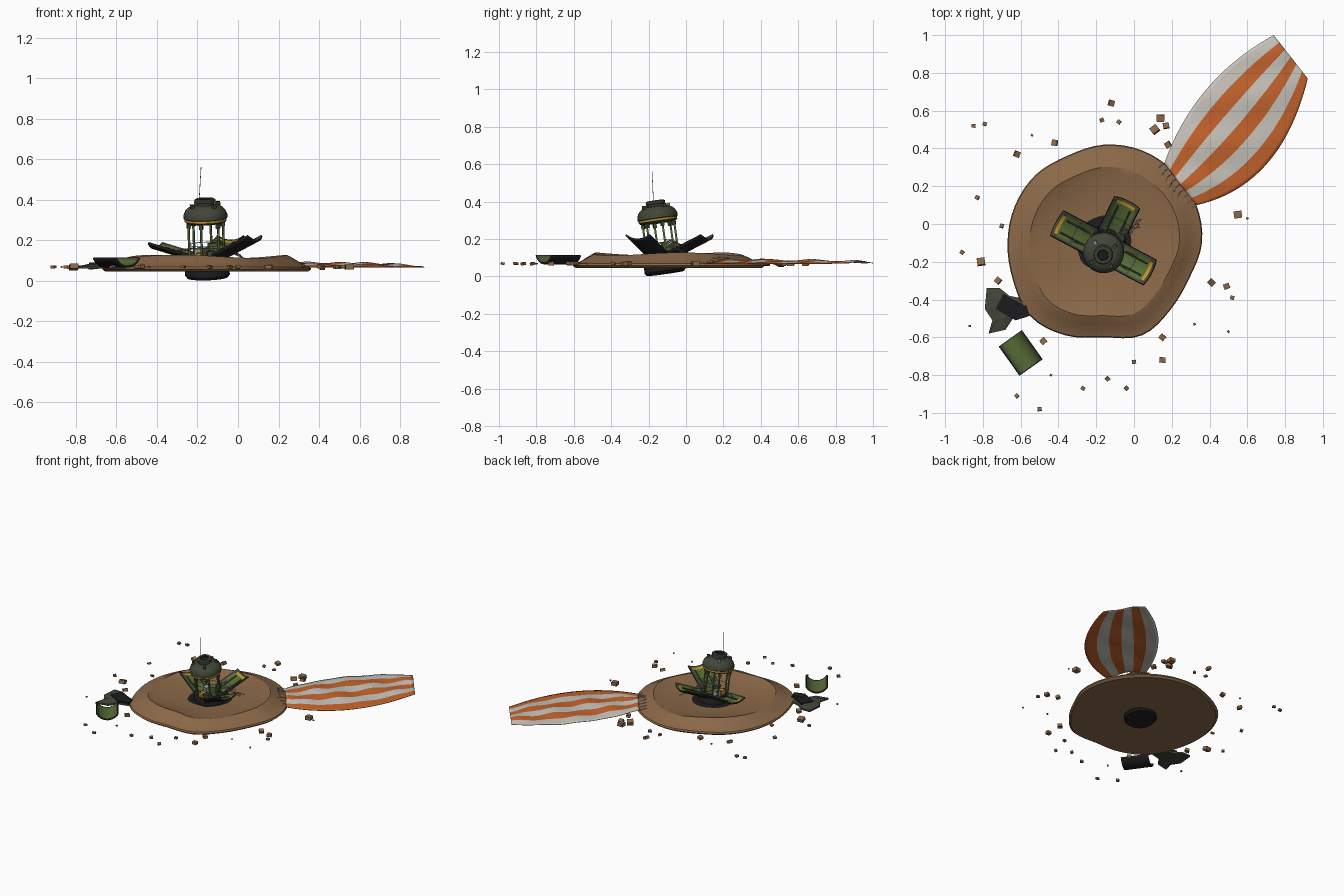
import bpy, bmesh, random
from math import sin, cos, pi, radians, tau
from mathutils import Matrix, Vector

random.seed(4)
if "Cube" in bpy.data.objects:
    bpy.data.objects.remove(bpy.data.objects["Cube"], do_unlink=True)


def material(name, *rgb):
    m = bpy.data.materials.new(name)
    m.use_nodes = True
    m.diffuse_color = (*rgb, 1)
    m.node_tree.nodes["Principled BSDF"].inputs["Base Color"].default_value = (*rgb, 1)
    return m


soil = material("brown soil", .26, .14, .065)
orange = material("orange cloth", .56, .125, .025)
white = material("white cloth", .58, .55, .5)
green = material("olive green", .09, .145, .035)
olive = material("dark olive", .055, .062, .04)
black = material("charred black", .012, .012, .013)
yellow = material("yellow band", .58, .29, .02)
grey = material("grey metal", .3, .3, .3)


def build(name, bm, mats, matrix=Matrix(), smooth=None):
    me = bpy.data.meshes.new(name)
    bm.to_mesh(me)
    bm.free()
    ob = bpy.data.objects.new(name, me)
    bpy.context.collection.objects.link(ob)
    for m in mats:
        me.materials.append(m)
    ob.matrix_world = matrix
    if smooth:
        bpy.ops.object.select_all(action='DESELECT')
        ob.select_set(True)
        bpy.context.view_layer.objects.active = ob
        bpy.ops.object.shade_smooth_by_angle(angle=radians(smooth))
    return ob


def loft(rings, slots=None):
    """Bridge closed rings of points and cap both ends."""
    bm = bmesh.new()
    rows = [[bm.verts.new(p) for p in ring] for ring in rings]
    n = len(rows[0])
    for k, (a, b) in enumerate(zip(rows, rows[1:])):
        for i in range(n):
            j = (i + 1) % n
            bm.faces.new((a[i], a[j], b[j], b[i])).material_index = slots[k] if slots else 0
    bm.faces.new(rows[0][::-1])
    bm.faces.new(rows[-1]).material_index = slots[-1] if slots else 0
    return bm


def lathe(name, profile, mats, matrix, slots=None, n=32):
    rings = [[(r * cos(tau * i / n), r * sin(tau * i / n), z) for i in range(n)] for r, z in profile]
    return build(name, loft(rings, slots), mats, matrix, 35)


def sheet(us, vs, point, slot):
    """Open grid of faces, coloured by row and column."""
    bm = bmesh.new()
    g = [[bm.verts.new(point(u, v)) for v in vs] for u in us]
    for i in range(len(us) - 1):
        for j in range(len(vs) - 1):
            f = bm.faces.new((g[i][j], g[i + 1][j], g[i + 1][j + 1], g[i][j + 1]))
            f.material_index = slot(i, j)
    return bm


def solidify(ob, thickness, offset=0):
    s = ob.modifiers.new("thickness", 'SOLIDIFY')
    s.thickness, s.offset = thickness, -1
    s.material_offset = s.material_offset_rim = offset


def tube(name, points, radius, mat, matrix=Matrix()):
    cu = bpy.data.curves.new(name, 'CURVE')
    cu.dimensions = '3D'
    cu.bevel_depth, cu.bevel_resolution, cu.use_fill_caps = radius, 1, True
    sp = cu.splines.new('POLY')
    sp.points.add(len(points) - 1)
    for p, co in zip(sp.points, points):
        p.co = (*co, 1)
    cu.materials.append(mat)
    ob = bpy.data.objects.new(name, cu)
    bpy.context.collection.objects.link(ob)
    ob.matrix_world = matrix


def box(name, at, size, mat, base=Matrix(), turn=0, tip=0):
    bm = bmesh.new()
    bmesh.ops.create_cube(bm, size=1, matrix=Matrix.Diagonal((*size, 1)))
    return build(name, bm, [mat], base @ Matrix.Translation(at)
                 @ Matrix.Rotation(turn, 4, 'Z') @ Matrix.Rotation(tip, 4, 'X'))


# Crater mound with a raised ridge and scorched floor
RADII = [.52, .53, .53, .53, .52, .5, .51, .51, .51, .52, .55, .53, .5, .53, .5, .49]


def outline(t):
    k, f = int(t) % 16, t % 1
    a, b, c, d = (RADII[(k + o) % 16] for o in (-1, 0, 1, 2))
    return b + f * (c - a + f * (2 * a - 5 * b + 4 * c - d + f * (3 * (b - c) + d - a))) / 2


MOUND = [(.3, .045), (.97, .045), (1, .058), (.99, .069), (.92, .08), (.85, .1), (.79, .116),
         (.77, .12), (.72, .112), (.55, .095), (.38, .086), (.28, .083), (.1, .082)]
rings = []
for s, z in MOUND:
    ring = []
    for i in range(64):
        a, r = tau * i / 64, outline(i / 4) * s
        lump = .008 * sin(3 * a + 1) * max(0, 1 - abs(s - .77) * 5) * (z > .075)
        ring.append((-.16 + r * cos(a), -.1 + r * sin(a), z + lump))
    rings.append(ring)
build("crater_mound", loft(rings, [0] * 11 + [1, 1]), [soil, black], smooth=30)

# Landing pod, leaning forward
POD = (Matrix.Translation((-.15, -.11, .016)) @ Matrix.Rotation(radians(8), 4, 'X')
       @ Matrix.Rotation(radians(-2), 4, 'Y'))
lathe("pod_base", [(.1, 0), (.11, .012), (.11, .075), (.1, .095), (.06, .1)], [black], POD)
lathe("pod_dome", [(.085, .272), (.1, .278), (.104, .283), (.104, .294), (.108, .297), (.108, .315),
                   (.1, .335), (.085, .35), (.065, .36), (.046, .363), (.046, .374)],
      [olive, yellow], POD, [0, 0, 1] + [0] * 8)
lathe("dome_hatch", [(.044, .372), (.052, .376), (.052, .388), (.045, .394), (.03, .394), (.028, .388)],
      [olive, black], POD, [0, 0, 0, 0, 1, 1])
for i in range(6):
    a = tau * i / 6 + .25
    tube("pod_strut", [(.088 * cos(a), .088 * sin(a), z) for z in (.08, .28)], .006, green, POD)
    box("strut_foot", (.088 * cos(a), .088 * sin(a), .105), (.022, .022, .025), olive, POD, a)
    box("strut_bracket", (.086 * cos(a), .086 * sin(a), .262), (.018, .018, .022), olive, POD, a)
for i in range(4):
    a = tau * i / 4 + .6
    box("dome_thruster", (.075 * cos(a), .075 * sin(a), .362), (.02, .018, .02), grey if i == 1 else olive, POD, a)
tube("pod_ring", [(.085 * cos(tau * i / 24), .085 * sin(tau * i / 24), .165) for i in range(25)], .002, grey, POD)
tube("antenna", [(-.03, -.012, .37), (-.013, .005, .55)], .0016, grey, POD)

# Equipment on the pod deck
for x, y, h, m in [(.03, .02, .07, green), (-.035, .03, .045, grey), (.02, -.04, .04, olive), (-.03, -.03, .03, yellow)]:
    box("deck_equipment", (x, y, .098 + h / 2), (.04, .035, h), m, POD, x * 9)


# Opened petals: curved panels with framed green linings
def panel(name, matrix, length, radius, spread, framed):
    us = [0, .1, .14, .46, .5, .86, .94, 1] if framed else [0, .04, .96, 1]
    n = 14
    vs = [spread * (2 * j / n - 1) for j in range(n + 1)]

    def slot(i, j):
        if framed and i == 5:
            return 2 if 1 < j < n - 2 else 4
        return 4 if i in ((0, 3, 6) if framed else (0, 2)) or j in (0, n - 1) else 0

    bm = sheet(us, vs, lambda u, a: (u * length, radius * sin(a), radius * (1 - cos(a))), slot)
    ob = build(name, bm, [green, black, yellow, black, olive, black], matrix, 40)
    solidify(ob, .01, 1)


for angle, lift in [(152, 15), (64, 25), (-28, 25)]:
    M = (Matrix.Translation((-.155, -.13, .108)) @ Matrix.Rotation(radians(angle), 4, 'Z')
         @ Matrix.Translation((.075, 0, 0)) @ Matrix.Rotation(radians(-lift), 4, 'Y'))
    panel("pod_petal", M, .225, .11, .7, True)
    for side in (-1, 1):
        tube("petal_rib", [(.03, side * .035, .009), (.18, side * .035, .009)], .004, olive, M)
        tube("petal_piston", [(-.01, side * .03, .06), (.1, side * .045, .014)], .003, grey, M)
    tube("petal_hinge", [(0, -.06, 0), (0, .06, 0)], .009, black, M)

panel("torn_petal", Matrix.Translation((-.655, -.605, .075)) @ Matrix.Rotation(radians(-54.6), 4, 'Z'),
      .19, .075, 1.1, False)

# Collapsed parachute with striped gores
LEFT = [Vector(p) for p in ((.16, .32), (.32, .77), (.74, 1))]
RIGHT = [Vector(p) for p in ((.33, .1), (.78, .2), (.92, .77))]


def bezier(p, t):
    return p[0] * (1 - t) ** 2 + p[1] * 2 * t * (1 - t) + p[2] * t * t


def cloth(t, v):
    p = bezier(LEFT, t).lerp(bezier(RIGHT, t), v)
    crown = sin(pi * min(1, .12 + v * .88))
    fold = sin(27 * t + 5 * v) * .5 + .5 * sin(17 * t - 9 * v)
    return p.x, p.y, .069 + (.021 - .009 * t) * crown + .009 * fold * crown


bm = sheet([i / 48 for i in range(49)], [j / 24 for j in range(25)], cloth, lambda i, j: j // 4 % 2)
bmesh.ops.reverse_faces(bm, faces=bm.faces)
solidify(build("parachute", bm, [white, orange], smooth=40), .003)

# Slack cords at the parachute mouth and beside the pod
for i in range(9):
    x, y, z = cloth(0, i / 8)
    tube("canopy_cord", [(x, y, z), (x - .02, y - .012, z + .006), (x - .035, y - .04, z + .008)], .0015, white)
for i in range(7):
    pts = [(-.1 + .025 * k + random.uniform(-.015, .015), -.09 + .02 * k + random.uniform(-.03, .03),
            .2 - .018 * k) for k in range(6)]
    tube("tangled_cord", pts, .0014, grey)

# Burnt wreckage sheet
SCRAP = [(-.78, -.34), (-.71, -.34), (-.66, -.38), (-.61, -.39), (-.55, -.48), (-.64, -.5),
         (-.68, -.56), (-.77, -.58), (-.75, -.51), (-.79, -.45)]


def scrap(name, scale, z, mat):
    mid = Vector((-.69, -.445))
    rim = [mid + (Vector(p) - mid) * scale for p in SCRAP]
    rows = [[(*p, z - .012) for p in rim], [(*p, z) for p in rim],
            [(*mid.lerp(p, .45), z + .012) for p in rim]]
    build(name, loft(rows), [mat])


scrap("burnt_sheet", 1, .072, olive)
box("burnt_plate", (-.66, -.44, .084), (.12, .09, .012), black, turn=-.5)
box("burnt_flap", (-.6, -.47, .086), (.08, .06, .012), black, turn=.3)

# Scattered clods: x, y and size in hundredths
CLODS = [(-12, 64, 3), (-17, 55, 2), (-8, 54, 2), (-42, 43, 3), (-62, 37, 3), (-83, 14, 2), (-81, -20, 4),
         (-91, -15, 2), (-72, -30, 3), (14, 56, 4), (11, 50, 4), (17, 52, 3), (18, 42, 3), (55, 5, 4),
         (41, -31, 3), (49, -33, 3), (15, -60, 3), (15, -72, 3), (-48, -62, 3), (0, -73, 2), (-14, -82, 2),
         (-27, -87, 2), (-50, -98, 2), (-62, -91, 2), (-4, -87, 2), (32, -53, 1), (52, -39, 2), (-85, 52, 2),
         (-79, 53, 2), (-54, 47, 1), (-87, -54, 1), (50, -57, 1), (-70, -1, 2), (-44, -80, 1), (60, 3, 1)]
for x, y, s in CLODS:
    s = s / 100 + .002
    box("soil_clod", (x / 100, y / 100, .069), (s, s * .9, s * .6), soil,
        turn=random.uniform(0, pi), tip=random.uniform(-.4, .4))
